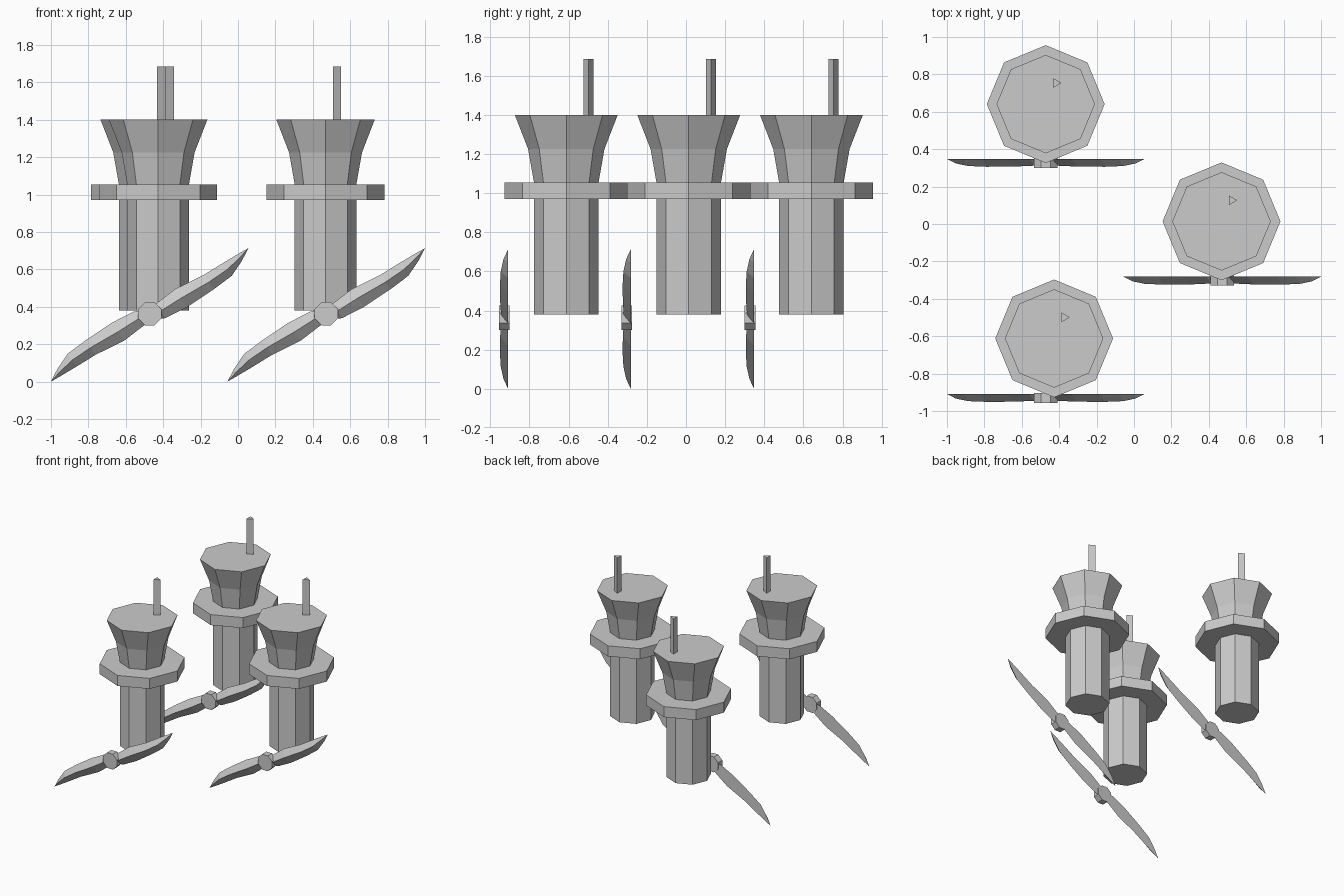
import bpy, bmesh
from math import cos, sin, pi, atan2
from mathutils import Matrix, Vector

if "Cube" in bpy.data.objects:
    bpy.data.objects.remove(bpy.data.objects["Cube"])


def finish(name, bm):
    bmesh.ops.recalc_face_normals(bm, faces=bm.faces[:])
    mesh = bpy.data.meshes.new(name)
    bm.to_mesh(mesh)
    bm.free()
    obj = bpy.data.objects.new(name, mesh)
    bpy.context.collection.objects.link(obj)


def skin(bm, rings):
    """Bridge equal-sized closed rings and cap both ends."""
    rings = [[bm.verts.new(p) for p in ring] for ring in rings]
    n = len(rings[0])
    for a, b in zip(rings, rings[1:]):
        for i in range(n):
            j = (i + 1) % n
            bm.faces.new((a[i], a[j], b[j], b[i]))
    bm.faces.new(rings[0])
    bm.faces.new(rings[-1])
    return rings


def turned(name, x, y, profile, sides=8):
    """Upright faceted solid from (radius, z) pairs."""
    bm = bmesh.new()
    skin(bm, [[(x + r * cos(2 * pi * i / sides), y + r * sin(2 * pi * i / sides), z)
               for i in range(sides)] for r, z in profile])
    finish(name, bm)


# Blade stations: distance along blade, lower edge, upper edge, ridge depth
STATIONS = [(0.0, -0.03, 0.03, 0.03), (0.06, -0.062, 0.03, 0.036),
            (0.19, -0.078, 0.038, 0.041), (0.36, -0.079, 0.015, 0.042),
            (0.48, -0.073, 0.010, 0.038), (0.57, -0.037, 0.005, 0.024)]
TIP = (0.528, 0.357)
ANGLE = atan2(TIP[1], TIP[0])
LENGTH = Vector(TIP).length


def propeller(tag, x, y, z=0.357):
    # Two ridged blades with flat backs, half a turn apart
    bm = bmesh.new()
    for turn in (0, pi):
        place = Matrix.Translation((x, y, z)) @ Matrix.Rotation(-(ANGLE + turn), 4, 'Y')
        rings = [[place @ Vector(p) for p in
                  ((u, 0.021, lo), (u, 0.021, hi), (u, 0.021 - d, (lo + hi) / 2))]
                 for u, lo, hi, d in STATIONS]
        rings.append([place @ Vector((LENGTH, 0.021, 0))] * 3)
        skin(bm, rings)
    bmesh.ops.remove_doubles(bm, verts=bm.verts[:], dist=1e-5)
    bmesh.ops.dissolve_degenerate(bm, edges=bm.edges[:], dist=1e-5)
    finish("propeller_blades_" + tag, bm)

    # Octagonal hub
    bm = bmesh.new()
    ring = [(x + 0.067 * cos(pi / 8 + i * pi / 4), z + 0.006 + 0.067 * sin(pi / 8 + i * pi / 4))
            for i in range(8)]
    skin(bm, [[(px, y + dy, pz) for px, pz in ring] for dy in (-0.027, 0.027)])
    finish("propeller_hub_" + tag, bm)


# Tower centre, then propeller centre
UNITS = [("back", -0.472, 0.641, -0.472, 0.327),
         ("right", 0.468, 0.014, 0.472, -0.303),
         ("front", -0.427, -0.612, -0.472, -0.93)]

for tag, x, y, px, py in UNITS:
    turned("column_" + tag, x, y, [(0.165, 0.38), (0.165, 0.97)])
    turned("flange_" + tag, x, y, [(0.315, 0.97), (0.315, 1.055)])
    turned("flared_top_" + tag, x, y, [(0.165, 1.055), (0.195, 1.225), (0.263, 1.40)])
    turned("mast_" + tag, x + 0.054, y + 0.113, [(0.03, 1.40), (0.03, 1.685)], 3)
    propeller(tag, px, py)
